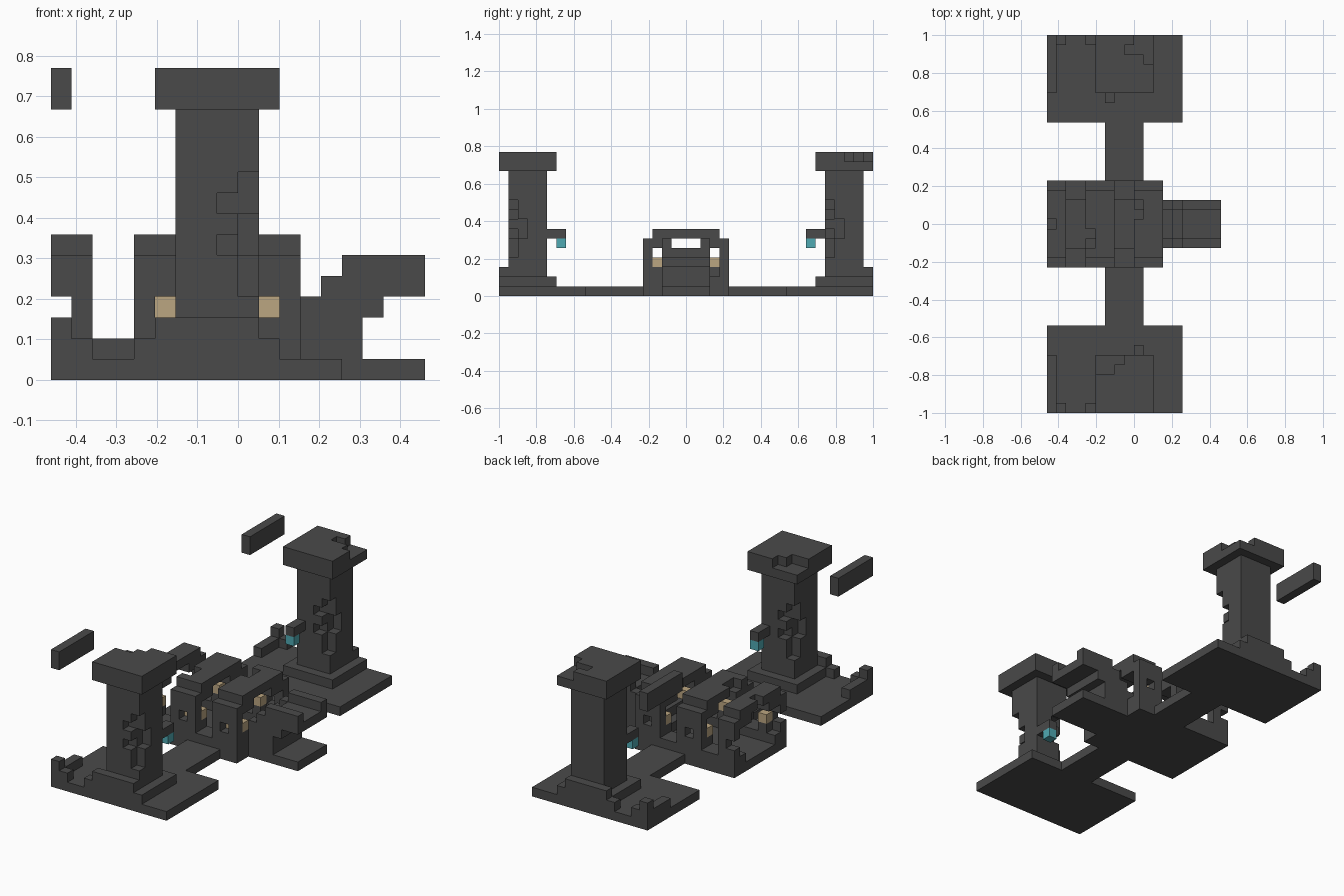
import bpy
import bmesh
from mathutils import Vector

default_cube = bpy.data.objects.get("Cube")
if default_cube:
    bpy.data.objects.remove(default_cube, do_unlink=True)

UNIT = 2 / 39
ORIGIN = Vector((-9, -19.5, 0))


def make_material(name, colour):
    material = bpy.data.materials.new(name)
    material.use_nodes = True
    material.diffuse_color = (*colour, 1)
    shader = material.node_tree.nodes["Principled BSDF"]
    shader.inputs["Base Color"].default_value = (*colour, 1)
    return material


stone = make_material("dark stone", (0.068, 0.068, 0.068))
glow = make_material("teal glow", (0.08, 0.40, 0.45))
sandstone = make_material("sandstone", (0.50, 0.38, 0.22))

parts = {}


def block(x_range, y_range, z_range):
    """Set of unit cells filling a box; each range is (start, end)."""
    return {(x, y, z) for x in range(*x_range) for y in range(*y_range) for z in range(*z_range)}


def cell(x, y, z):
    return {(x, y, z)}


def add_part(name, cells, material=stone):
    parts[name] = (cells, material)


def mirrored(cells):
    """Swap front and back."""
    return {(x, 38 - y, z) for x, y, z in cells}


def turned(cells):
    """Half turn about the tower axis of the front tower."""
    return {(15 - x, 5 - y, z) for x, y, z in cells}


def moved_back(cells):
    return {(x, y + 33, z) for x, y, z in cells}


# Ground slabs and the causeway joining them
front_ground = block((0, 14), (0, 9), (0, 1))
add_part("front_ground", front_ground)
add_part("back_ground", mirrored(front_ground))
add_part("causeway", block((6, 10), (9, 30), (0, 1)) - block((0, 12), (15, 24), (0, 1)))
add_part("hall_floor", block((0, 12), (15, 24), (0, 1)))
add_part("balcony_floor", block((12, 18), (17, 22), (0, 1)))

# Stepped tower plinths and broken corner walls
plinth = block((5, 11), (0, 6), (1, 2)) | block((5, 10), (0, 1), (2, 3)) | cell(4, 0, 1)
corner_wall = block((0, 1), (0, 4), (1, 2)) | cell(0, 0, 2) | cell(1, 0, 1)
for name, cells in (("plinth", plinth), ("corner_wall", corner_wall)):
    add_part("front_" + name, cells)
    add_part("back_" + name, mirrored(cells))

# Tower shafts with crumbled corners
shaft = block((6, 10), (1, 5), (1, 13))
crumble = (block((9, 10), (1, 2), (8, 10)) | cell(8, 1, 8)
           | block((9, 10), (1, 3), (6, 8)) | cell(8, 1, 6)
           | block((9, 10), (1, 2), (4, 6)))
add_part("front_shaft", shaft - crumble - turned(crumble))
add_part("back_shaft", moved_back(shaft - crumble))

# Tower capitals with chipped tops
capital = block((5, 11), (0, 6), (13, 15))
front_chips = block((5, 7), (4, 6), (14, 15)) | cell(7, 5, 14)
back_chips = block((8, 11), (4, 5), (14, 15)) | block((9, 11), (5, 6), (14, 15)) | cell(10, 3, 14)
add_part("front_capital", capital - front_chips)
add_part("back_capital", moved_back(capital - back_chips))

# Floating lintels left over from the missing wall
lintel = block((0, 1), (0, 6), (13, 15))
add_part("front_lintel", lintel)
add_part("back_lintel", mirrored(lintel))

# Hanging lamps on the inner tower faces
lamp_arm = block((9, 10), (5, 7), (6, 7))
lamp = cell(9, 6, 5)
for name, cells, material in (("lamp_arm", lamp_arm, stone), ("lamp", lamp, glow)):
    add_part("front_" + name, cells, material)
    add_part("back_" + name, mirrored({(15 - x, y, z) for x, y, z in cells}), material)

# Low side walls of the hall
side_wall = block((0, 12), (15, 17), (1, 2))
add_part("hall_front_wall", side_wall)
add_part("hall_back_wall", mirrored(side_wall))

# Repeating hall arches: pillars with a window, corbels, roof, window blocks
roof_chips = cell(0, 19, 6) | block((4, 5), (17, 19), (6, 7)) | block((9, 10), (20, 22), (6, 7))
for number, middle in enumerate((0, 5, 10)):
    span = (max(0, middle - 1), middle + 2)
    pillar = block(span, (15, 16), (2, 6)) - cell(middle, 15, 3)
    corbel = block(span, (16, 18), (5, 6))
    roof = block(span, (16, 23), (6, 7)) - roof_chips
    label = f"arch_{number + 1}_"
    add_part(label + "pillars", pillar | mirrored(pillar))
    add_part(label + "corbels", corbel | mirrored(corbel))
    add_part(label + "roof", roof)
    blocks = cell(middle + 1, 16, 3)
    if middle:
        blocks |= cell(middle, 16, 3) | cell(middle - 1, 22, 3)
    add_part(label + "window_blocks", blocks, sandstone)
    add_part(label + "block_supports", {(x, y, 2) for x, y, z in blocks})

# Stairs climbing to the overhanging balcony
stairs = block((10, 12), (17, 22), (1, 2)) | block((11, 12), (17, 22), (2, 3))
add_part("hall_stairs", stairs)
balcony = (block((12, 15), (17, 22), (1, 3)) | block((13, 16), (17, 22), (3, 4))
           | block((14, 18), (17, 22), (4, 5)))
add_part("balcony", balcony)
rail = cell(12, 17, 3) | cell(13, 17, 4) | block((14, 18), (17, 18), (5, 6))
add_part("balcony_rails", rail | mirrored(rail))

# Turn every part into a clean mesh, leaving out faces buried in neighbours
occupied = set().union(*(cells for cells, material in parts.values()))


def build(name, cells, material):
    bm = bmesh.new()
    corners = {}

    def corner(point):
        key = tuple(point)
        if key not in corners:
            corners[key] = bm.verts.new((Vector(key) + ORIGIN) * UNIT)
        return corners[key]

    for base in sorted(cells):
        for axis in range(3):
            for side in (0, 1):
                neighbour = list(base)
                neighbour[axis] += 2 * side - 1
                if tuple(neighbour) in occupied:
                    continue
                loop = []
                for a, b in ((0, 0), (1, 0), (1, 1), (0, 1)):
                    point = list(base)
                    point[axis] += side
                    point[(axis + 1) % 3] += a
                    point[(axis + 2) % 3] += b
                    loop.append(corner(point))
                bm.faces.new(loop if side else loop[::-1])
    bmesh.ops.dissolve_limit(bm, angle_limit=0.01, verts=bm.verts, edges=bm.edges)
    mesh = bpy.data.meshes.new(name)
    bm.to_mesh(mesh)
    bm.free()
    mesh.materials.append(material)
    bpy.context.collection.objects.link(bpy.data.objects.new(name, mesh))


for part_name, (part_cells, part_material) in parts.items():
    build(part_name, part_cells, part_material)
